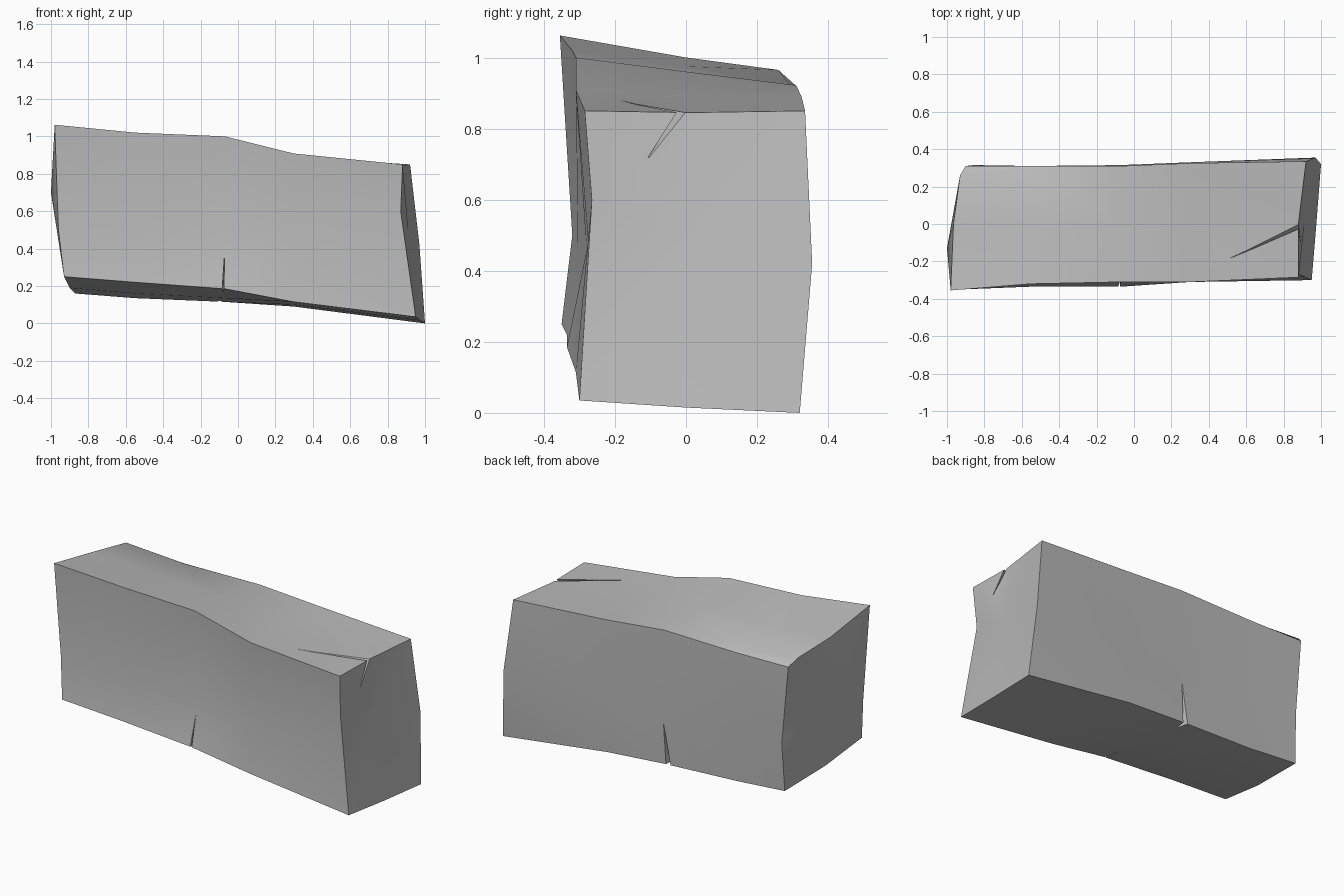
import bpy
import bmesh
import math
from mathutils import Vector

cube = bpy.data.objects.get("Cube")
if cube:
    bpy.data.objects.remove(cube, do_unlink=True)

stone = bpy.data.materials.new("stone_grey")
stone.use_nodes = True
grey = (0.5, 0.5, 0.5, 1)
stone.diffuse_color = grey
stone.node_tree.nodes["Principled BSDF"].inputs["Base Color"].default_value = grey


def make_object(name, bm):
    """Turn a bmesh into a stone object in the scene."""
    bmesh.ops.recalc_face_normals(bm, faces=bm.faces)
    mesh = bpy.data.meshes.new(name)
    bm.to_mesh(mesh)
    bm.free()
    mesh.materials.append(stone)
    obj = bpy.data.objects.new(name, mesh)
    bpy.context.collection.objects.link(obj)
    return obj


# Lengthwise rails around the block: start point, (y, z) at inner stations, end point
STATIONS = (-0.55, -0.07, 0.3)
front_bottom = ((-.93, -.35, .25), (-.335, .22), (-.335, .185), (-.31, .115), (.95, -.3, .035))
front_middle = ((-.96, -.32, .5), (-.305, .48), (-.28, .46), (-.275, .48), (.87, -.265, .6))
front_top = ((-.98, -.355, 1.062), (-.32, 1.02), (-.31, 1), (-.31, .908), (.88, -.285, .85))
top_middle = ((-.965, 0, 1), (0, .975), (0, .96), (0, .89), (.88, .01, .845))
back_upper = ((-.93, .26, .965), (.29, .925), (.31, .922), (.325, .89), (.92, .335, .85))
back_top = ((-.9, .31, .92), (.31, .915), (.31, .922), (.325, .89), (.92, .335, .85))
back_middle = ((-.86, .315, .45), (.31, .45), (.315, .45), (.33, .45), (.97, .355, .42))
back_bottom = ((-.87, .3, .16), (.3, .135), (.31, .115), (.32, .09), (1, .32, 0))
bottom_middle = ((-.9, -.05, .19), (0, .16), (0, .135), (0, .1), (.975, 0, .015))
rails = (front_bottom, front_middle, front_top, top_middle, back_upper,
         back_top, back_middle, back_bottom, bottom_middle)

# Stone block: skin between neighbouring rails, ends fanned to a centre point
bm = bmesh.new()
rows = []
for start, *inner, end in rails:
    points = [start] + [(x, y, z) for x, (y, z) in zip(STATIONS, inner)] + [end]
    rows.append([bm.verts.new(p) for p in points])
end_centres = {0: bm.verts.new((-1, -.13, .7)), -1: bm.verts.new((.91, 0, .5))}
for row, following in zip(rows, rows[1:] + rows[:1]):
    for i in range(len(row) - 1):
        bm.faces.new((row[i], row[i + 1], following[i + 1], following[i]))
    for i, centre in end_centres.items():
        bm.faces.new((row[i], following[i], centre))
bmesh.ops.remove_doubles(bm, verts=bm.verts, dist=0.0005)
bmesh.ops.triangulate(bm, faces=bm.faces)
block = make_object("stone_block", bm)


# Cracks: slim hull-shaped cutters
def crack(name, points):
    bm = bmesh.new()
    for p in points:
        bm.verts.new(Vector(p))
    bmesh.ops.convex_hull(bm, input=bm.verts)
    cutter = make_object(name, bm)
    cutter.hide_render = True
    cutter.hide_viewport = True
    cutter.display_type = "WIRE"
    cut = block.modifiers.new(name, "BOOLEAN")
    cut.operation = "DIFFERENCE"
    cut.solver = "EXACT"
    cut.object = cutter
    return cutter


cutters = [
    crack("back_crack", ((-.06, .34, .44), (-.08, .33, .1), (-.12, .33, .1), (-.1, .22, .1))),
    crack("front_crack", ((-.07, -.31, .42), (-.075, -.35, .16), (-.087, -.35, .16), (-.08, -.2, .14))),
    crack("top_crack", ((.5, -.19, .88), (.89, -.12, .7), (.9, 0, .87), (.9, .022, .86))),
]

# Bake the cuts, then remove the cutters
bpy.context.view_layer.update()
evaluated = block.evaluated_get(bpy.context.evaluated_depsgraph_get())
cut_mesh = bpy.data.meshes.new_from_object(evaluated)
block.modifiers.clear()
block.data = cut_mesh
for cutter in cutters:
    bpy.data.objects.remove(cutter, do_unlink=True)

# Soft faces with crisp outer edges
bpy.ops.object.select_all(action="DESELECT")
block.select_set(True)
bpy.context.view_layer.objects.active = block
bpy.ops.object.shade_smooth_by_angle(angle=math.radians(35))
